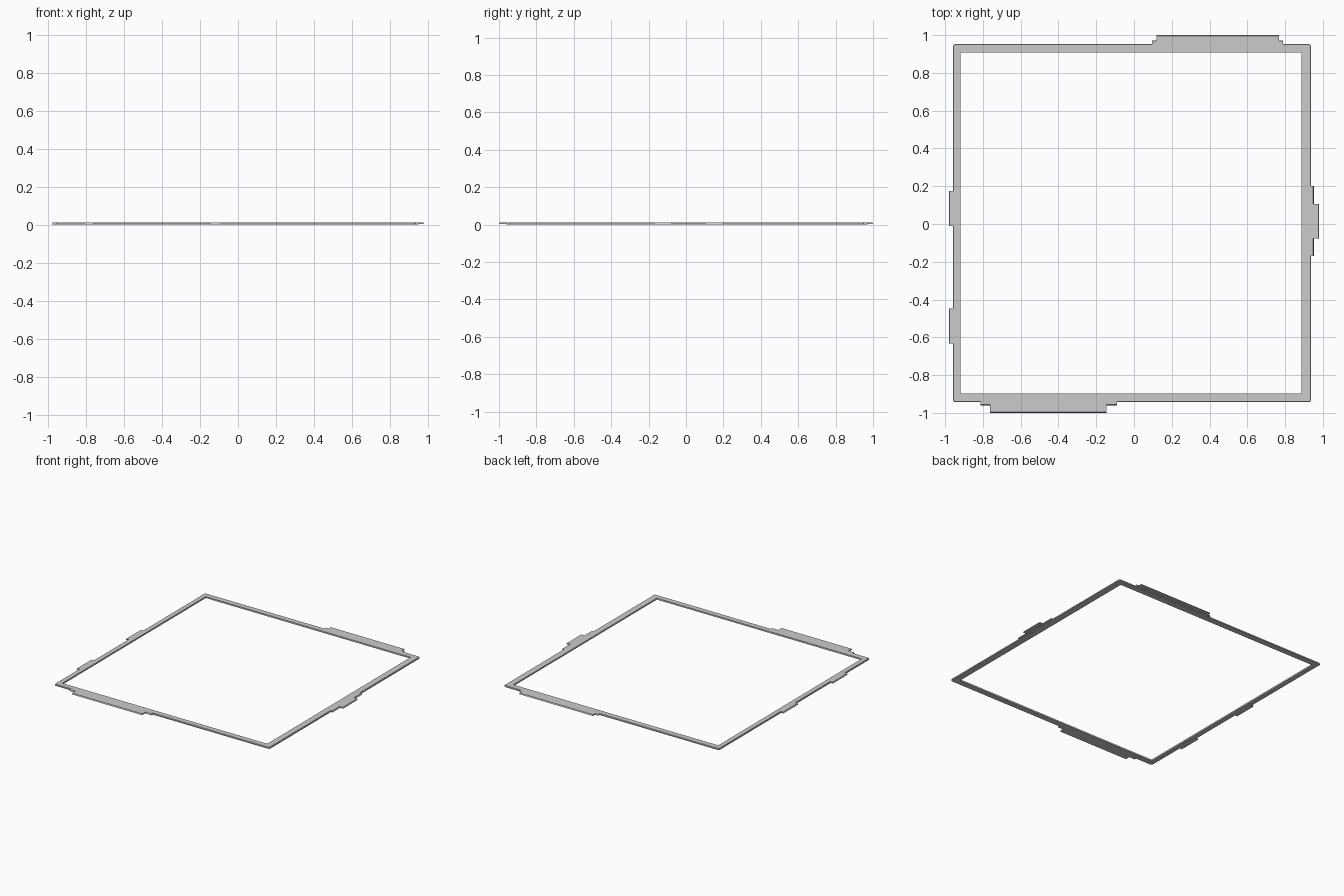
import bpy, bmesh
from math import sin, cos, pi

if "Cube" in bpy.data.objects:
    bpy.data.objects.remove(bpy.data.objects["Cube"])

H = 0.012   # total thickness


def make_object(name, bm):
    bmesh.ops.recalc_face_normals(bm, faces=bm.faces)
    me = bpy.data.meshes.new(name)
    bm.to_mesh(me)
    bm.free()
    ob = bpy.data.objects.new(name, me)
    bpy.context.collection.objects.link(ob)
    return ob


def rounded_rect(x0, x1, y0, y1, r, seg=3):
    pts = []
    for cx, cy, a in ((x1 - r, y1 - r, 0), (x0 + r, y1 - r, pi / 2),
                      (x0 + r, y0 + r, pi), (x1 - r, y0 + r, 3 * pi / 2)):
        for i in range(seg + 1):
            t = a + pi / 2 * i / seg
            pts.append((cx + r * cos(t), cy + r * sin(t)))
    return pts


def frame():
    # Closed cross-section swept around: chamfered outside, sharp inside
    outer, inner = (-0.958, 0.937, -0.943, 0.953), (-0.919, 0.886, -0.898, 0.907)

    def ring(b, inset, r, z):
        x0, x1, y0, y1 = b
        return [(x, y, z) for x, y in rounded_rect(
            x0 + inset, x1 - inset, y0 + inset, y1 - inset, r)]
    rings = [ring(outer, 0, 0.013, 0), ring(outer, 0, 0.013, H - 0.003),
             ring(outer, 0.003, 0.01, H), ring(inner, 0, 0.001, H),
             ring(inner, 0, 0.001, 0)]
    bm = bmesh.new()
    vs = [[bm.verts.new(p) for p in r] for r in rings]
    n = len(vs[0])
    for k in range(len(vs)):
        a, b = vs[k], vs[(k + 1) % len(vs)]
        for i in range(n):
            j = (i + 1) % n
            bm.faces.new((a[i], a[j], b[j], b[i]))
    make_object("frame", bm)


def tab(name, x0, x1, y0, y1, z0, side):
    # Flat plate with a chamfer along its free outer edge
    bm = bmesh.new()
    bmesh.ops.create_cube(bm, size=1)
    for v in bm.verts:
        top = v.co.z > 0
        v.co = (x1 if v.co.x > 0 else x0, y1 if v.co.y > 0 else y0, H if top else z0)
        axis, limit = (0, (x0, x1)) if side[0] else (1, (y0, y1))
        s = side[axis]
        if top and abs(v.co[axis] - limit[s > 0]) < 1e-5:
            v.co[axis] -= s * 0.004
    make_object(name, bm)


frame()

# Back and front tongues with their wider stepped bases
tab("back_tongue_base", 0.095, 0.788, 0.945, 0.972, 0.001, (0, 1))
tab("back_tongue", 0.12, 0.768, 0.945, 1.0, 0.003, (0, 1))
tab("front_tongue_base", -0.812, -0.09, -0.96, -0.935, 0.001, (0, -1))
tab("front_tongue", -0.763, -0.145, -1.0, -0.935, 0.003, (0, -1))

# Right latch and its base
tab("right_latch_base", 0.93, 0.952, -0.17, 0.2, 0.001, (1, 0))
tab("right_latch", 0.93, 0.98, -0.077, 0.105, 0.003, (1, 0))

# Two left latches
for i, y in enumerate((-0.01, -0.632)):
    tab(f"left_latch_{i + 1}", -0.98, -0.95, y, y + 0.184, 0.002, (-1, 0))
